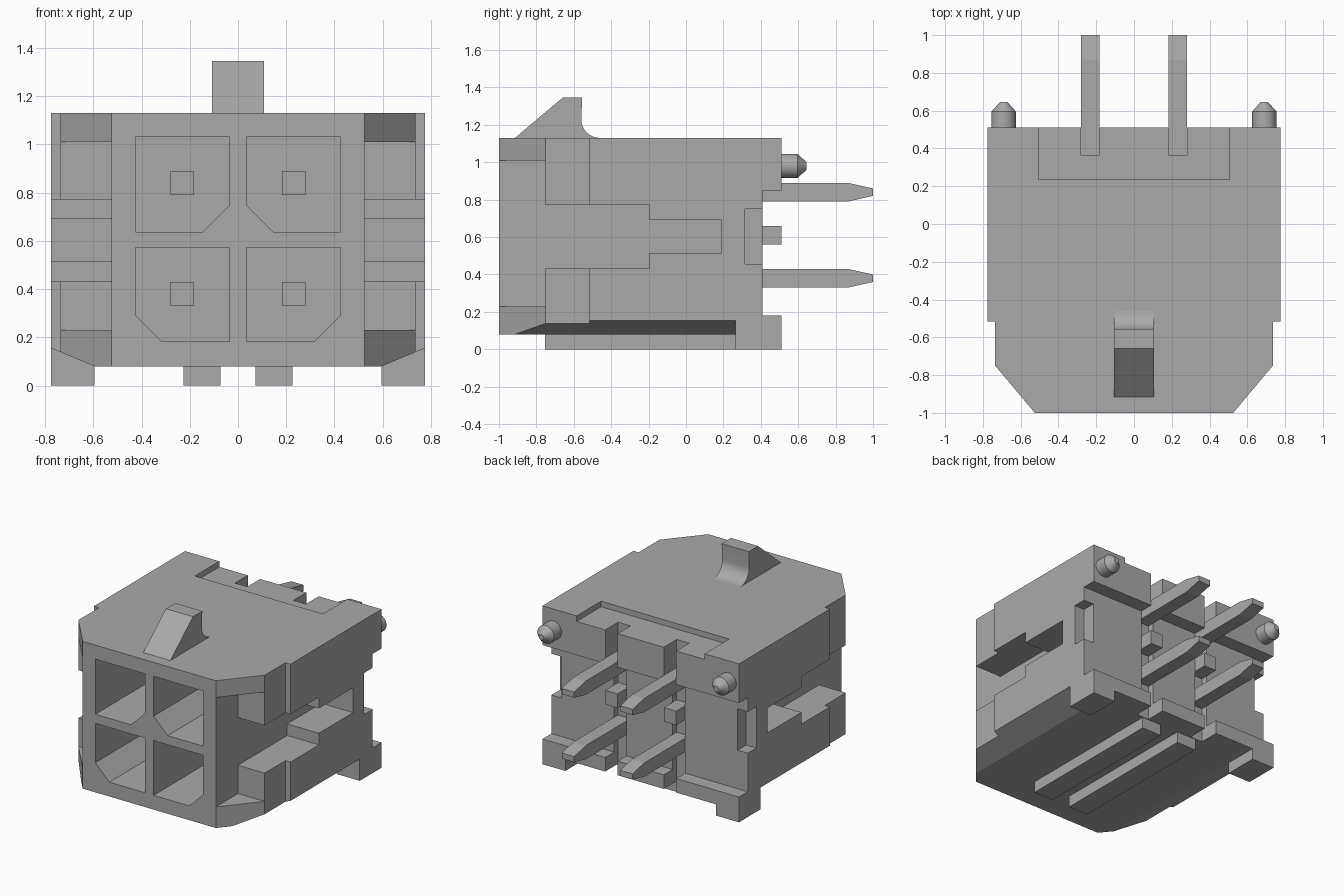
import bpy, bmesh, math
from mathutils import Vector

if "Cube" in bpy.data.objects:
    bpy.data.objects.remove(bpy.data.objects["Cube"])

grey = bpy.data.materials.new("mid grey plastic")
grey.diffuse_color = (0.4, 0.4, 0.4, 1)
grey.use_nodes = True
grey.node_tree.nodes["Principled BSDF"].inputs["Base Color"].default_value = grey.diffuse_color


def prism(name, pts, axis, lo, hi):
    """Extrude a 2D profile along an axis. x: (y,z), y: (x,z), z: (x,y)."""
    put = {'x': lambda p, t: (t, p[0], p[1]),
           'y': lambda p, t: (p[0], t, p[1]),
           'z': lambda p, t: (p[0], p[1], t)}[axis]
    bm = bmesh.new()
    base = bm.faces.new([bm.verts.new(put(p, lo)) for p in pts])
    new = bmesh.ops.extrude_face_region(bm, geom=[base])['geom']
    shift = Vector(put((0, 0), hi - lo))
    bmesh.ops.translate(bm, vec=shift, verts=[v for v in new if isinstance(v, bmesh.types.BMVert)])
    bmesh.ops.recalc_face_normals(bm, faces=bm.faces)
    mesh = bpy.data.meshes.new(name)
    bm.to_mesh(mesh)
    bm.free()
    mesh.materials.append(grey)
    ob = bpy.data.objects.new(name, mesh)
    bpy.context.collection.objects.link(ob)
    return ob


def box(name, x0, x1, y0, y1, z0, z1):
    x0, x1 = sorted((x0, x1))
    return prism(name, [(x0, y0), (x1, y0), (x1, y1), (x0, y1)], 'z', z0, z1)


def cut(target, cutter):
    mod = target.modifiers.new("cut", 'BOOLEAN')
    mod.operation, mod.solver, mod.object = 'DIFFERENCE', 'EXACT', cutter
    bpy.context.view_layer.objects.active = target
    bpy.ops.object.modifier_apply(modifier=mod.name)
    bpy.data.objects.remove(cutter)


# Housing: stepped plan outline with tapered front corners
half = [(0.525, -1), (0.735, -0.75), (0.735, -0.515), (0.775, -0.515), (0.775, 0.51)]
housing = prism("housing", half + [(-x, y) for x, y in reversed(half)], 'z', 0.08, 1.13)

# Back recess between the upper and lower flanges, shallow recess in the top
cut(housing, box("cutter", -1, 1, 0.41, 0.7, 0.18, 0.85))
cut(housing, box("cutter", -0.505, 0.505, 0.235, 0.7, 1.09, 1.3))

for s in (-1, 1):
    # Side relief at the front corners and stepped guide slot
    cut(housing, box("cutter", s * 0.525, s, -1.1, -0.75, 0.23, 1.01))
    cut(housing, box("cutter", s * 0.525, s, -1.1, -0.195, 0.432, 0.772))
    cut(housing, box("cutter", s * 0.525, s, -0.3, 0.19, 0.515, 0.692))
    # Bottom edge chamfer
    cut(housing, prism("cutter", [(s * 0.475, 0.03), (s * 0.955, 0.23), (s * 0.955, 0.03)],
                       'y', -1.1, 0.265))
    # Rear corner notch and vertical pin channel
    cut(housing, box("cutter", s * 0.695, s, 0.315, 0.6, 0.455, 0.75))
    cut(housing, box("cutter", s * 0.182, s * 0.28, 0.365, 0.7, 0, 1.3))
    # Contact cavities, each with one keyed corner
    a, b, c = 0.035, 0.425, 0.11
    upper = [(a, 1.03), (b, 1.03), (b, 0.637), (a + c, 0.637), (a, 0.637 + c)]
    lower = [(a, 0.572), (b, 0.572), (b, 0.182 + c), (b - c, 0.182), (a, 0.182)]
    for outline in (upper, lower):
        cut(housing, prism("cutter", [(s * x, z) for x, z in outline], 'y', -1.1, 0.25))

# Latch ramp on the top with a concave back
arc = [(-0.46 + 0.1 * math.cos(t), 1.23 + 0.1 * math.sin(t))
       for t in (math.pi * (1 + i / 16) for i in range(9))]
latch = prism("latch", [(-0.915, 1.13), (-0.66, 1.345), (-0.555, 1.345)] + arc,
              'x', -0.107, 0.107)

# Square contact pins, tapered at the tail
pin_profile = [(-0.45, -0.049), (0.87, -0.049), (1, -0.02),
               (1, 0.02), (0.87, 0.049), (-0.45, 0.049)]

for s, side in ((-1, "left"), (1, "right")):
    x0, x1 = sorted((s * 0.182, s * 0.28))
    for zc, row in ((0.84, "upper"), (0.38, "lower")):
        prism(f"{row}_{side}_pin", [(y, zc + z) for y, z in pin_profile], 'x', x0, x1)
    # Spacer block between the pins
    box(f"{side}_spacer", x0, x1, 0.365, 0.51, 0.56, 0.66)
    # Corner foot and bottom rib
    box(f"{side}_foot", s * 0.595, s * 0.775, 0.265, 0.51, 0, 0.08)
    box(f"{side}_rib", s * 0.072, s * 0.227, -0.755, 0.36, 0, 0.08)
    # Round locating peg with a conical tip
    bm = bmesh.new()
    rings = []
    for y, r in ((0.5, 0.065), (0.595, 0.065), (0.645, 0.02)):
        rings.append([bm.verts.new((s * 0.69 + r * math.cos(k * math.tau / 32), y,
                                    0.98 + r * math.sin(k * math.tau / 32))) for k in range(32)])
    for p, q in zip(rings, rings[1:]):
        for k in range(32):
            n = (k + 1) % 32
            bm.faces.new((p[k], p[n], q[n], q[k]))
    bm.faces.new(rings[0])
    bm.faces.new(rings[-1])
    bmesh.ops.recalc_face_normals(bm, faces=bm.faces)
    mesh = bpy.data.meshes.new(f"{side}_peg")
    bm.to_mesh(mesh)
    bm.free()
    mesh.materials.append(grey)
    peg = bpy.data.objects.new(f"{side}_peg", mesh)
    bpy.context.collection.objects.link(peg)

# Smooth only the curved parts, keeping hard edges
for ob in bpy.data.objects:
    ob.select_set(ob.name.endswith("peg") or ob.name == "latch")
bpy.context.view_layer.objects.active = latch
bpy.ops.object.shade_smooth_by_angle(angle=math.radians(25))
